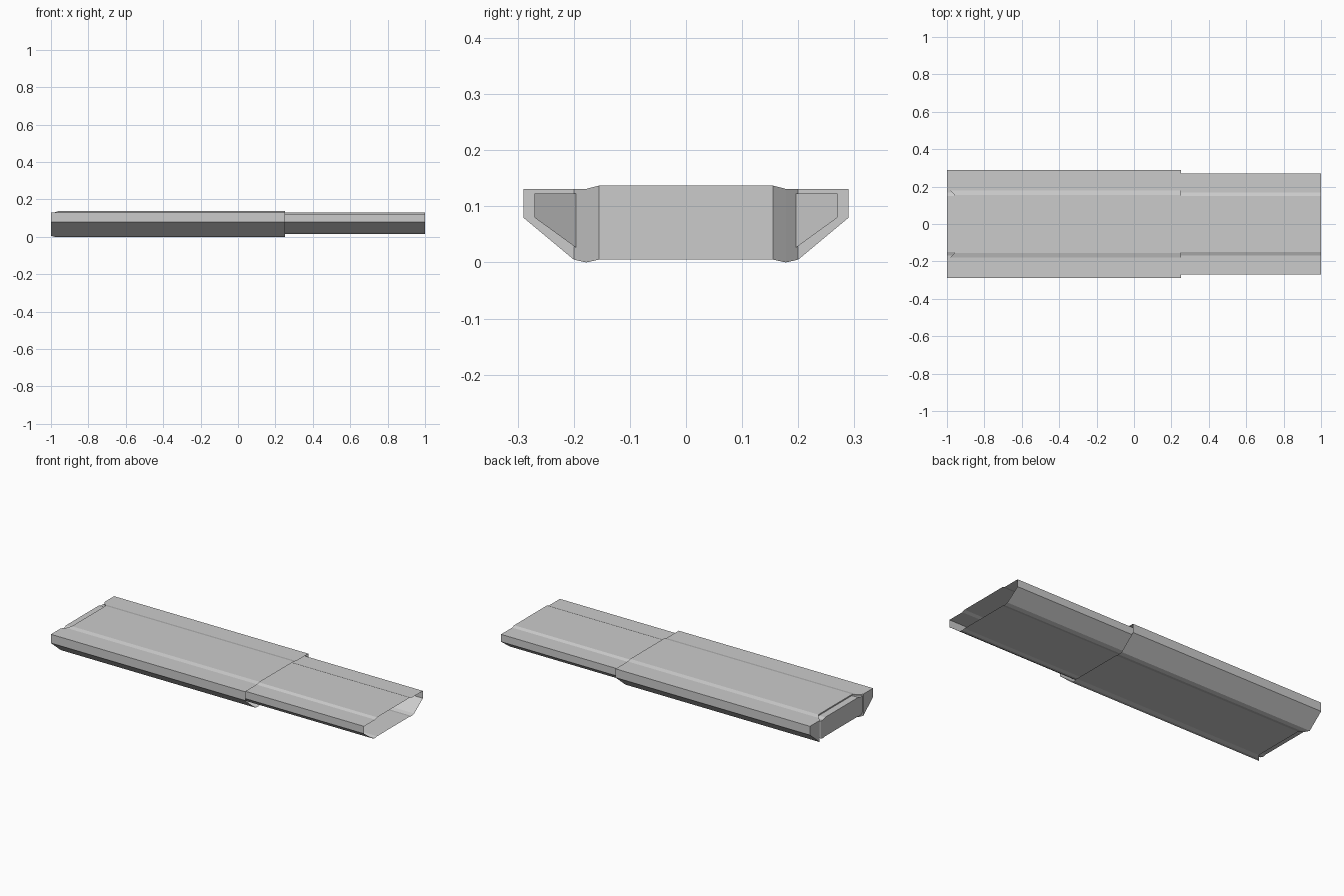
import bpy
import bmesh

cube = bpy.data.objects.get("Cube")
if cube:
    bpy.data.objects.remove(cube, do_unlink=True)

grey = bpy.data.materials.new("light grey")
grey.use_nodes = True
grey.diffuse_color = (0.6, 0.6, 0.6, 1)
grey.node_tree.nodes["Principled BSDF"].inputs["Base Color"].default_value = (0.6, 0.6, 0.6, 1)


def thin_sleeve(name, half_columns, x_open):
    """Thin shell, open at x_open. Each column is (y, bottom z, top z, x of closed end)."""
    columns = [(-y, b, t, x) for y, b, t, x in reversed(half_columns)] + half_columns
    bm = bmesh.new()
    rows = []
    for y, bottom, top, x_end in columns:
        rows.append([bm.verts.new(p) for p in (
            (x_end, y, bottom), (x_end, y, top), (x_open, y, top), (x_open, y, bottom))])
    # closed end, top and underside
    for a, b in zip(rows, rows[1:]):
        for i in range(3):
            j = (i + 1) % 4 if i < 2 else 0
            k = i if i < 2 else 3
            bm.faces.new((a[k], b[k], b[j], a[j]))
    # upright side walls
    for row in (rows[0], rows[-1]):
        bm.faces.new(row)
    bmesh.ops.recalc_face_normals(bm, faces=bm.faces)
    mesh = bpy.data.meshes.new(name)
    bm.to_mesh(mesh)
    bm.free()
    mesh.materials.append(grey)
    obj = bpy.data.objects.new(name, mesh)
    bpy.context.collection.objects.link(obj)
    return obj


# Outer sleeve: raised middle panel, notched closed end
thin_sleeve("outer_sleeve", [
    (0.155, 0.005, 0.137, -0.96),
    (0.178, 0.0, 0.131, -0.98),
    (0.2, 0.005, 0.131, -1.0),
    (0.29, 0.08, 0.131, -1.0),
], 0.25)

# Inner sleeve: slides through the outer one, corners cut back at its closed end
thin_sleeve("inner_sleeve", [
    (0.15, 0.02, 0.13, -1.0),
    (0.168, 0.016, 0.123, -1.0),
    (0.19, 0.022, 0.123, -1.0),
    (0.27, 0.08, 0.123, -0.95),
], 1.0)
